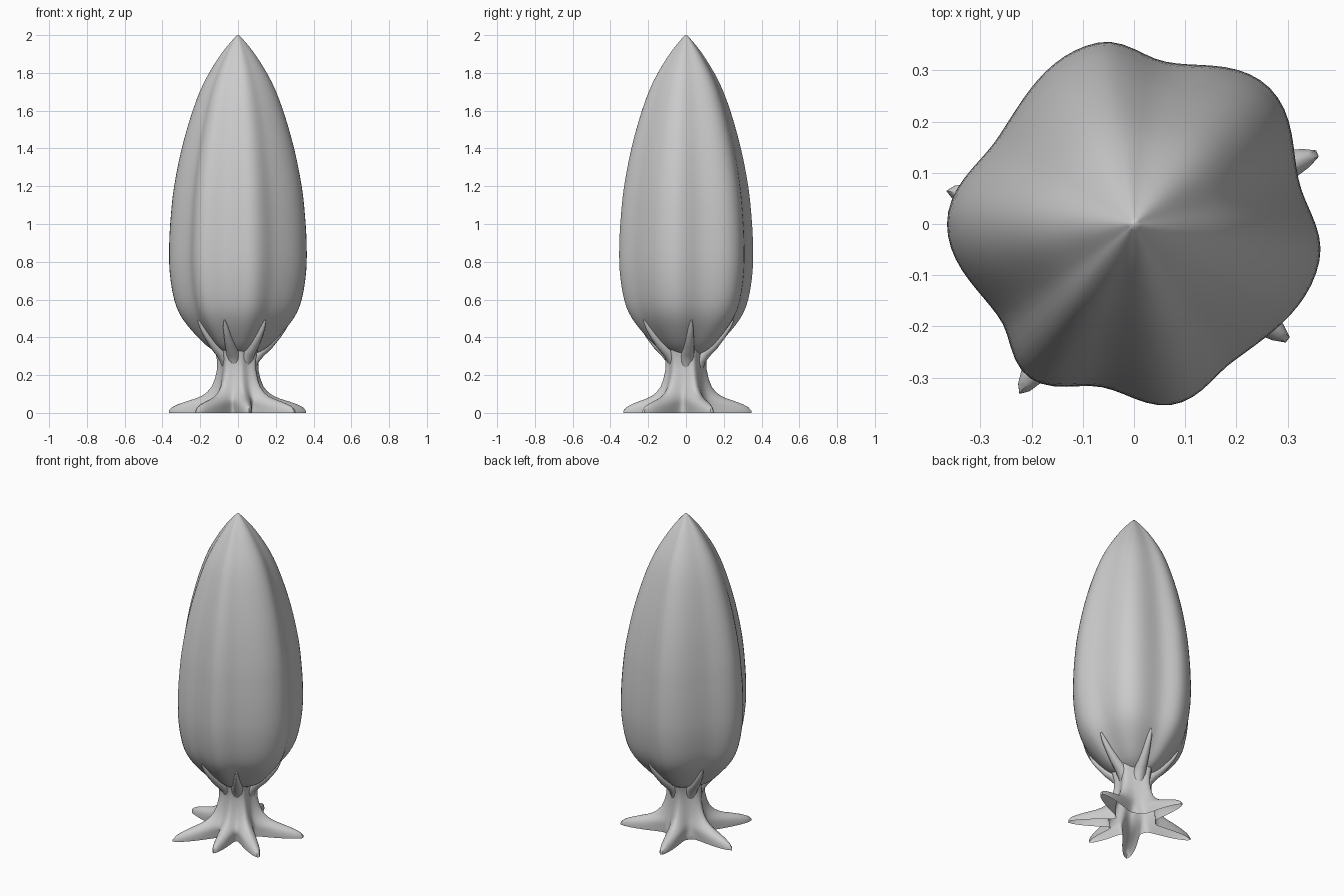
import bpy, bmesh
from math import sin, cos, pi, radians, exp
from mathutils import Vector

if "Cube" in bpy.data.objects:
    bpy.data.objects.remove(bpy.data.objects["Cube"])

# (angle, radius) of the lobe ridges and grooves around the foliage
LOBES = [(-180, .362), (-145, .318), (-124, .36), (-101, .322), (-77, .358), (-54, .328),
         (-11, .366), (14, .33), (45, .372), (79, .32), (101, .358), (147, .312), (180, .362)]
# (height, half width) of the foliage
PROFILE = [(.31, .085), (.34, .145), (.4, .212), (.5, .295), (.6, .338), (.75, .362),
           (.9, .364), (1.05, .355), (1.2, .338), (1.4, .298), (1.6, .24), (1.75, .18),
           (1.88, .103), (1.96, .042), (2.0, .004)]
ROOTS = [(21, .388), (-37, .38), (-80, .335), (-124, .4), (170, .372), (101, .355)]
BRANCHES = [-57, -106, -145, 6, 72, 147]


def lobe(deg, z=1):
    deg = (deg + 180) % 360 - 180
    for (a, ra), (b, rb) in zip(LOBES, LOBES[1:]):
        if a <= deg <= b:
            t = (1 - cos(pi * (deg - a) / (b - a))) / 2
            depth = 1 if z < 1.2 else 1 - .35 * (z - 1.2) / .8   # grooves fade upward
            return 1 + ((ra + (rb - ra) * t) / .362 - 1) * depth
    return 1


def finish(bm, name):
    bmesh.ops.recalc_face_normals(bm, faces=bm.faces)
    me = bpy.data.meshes.new(name)
    bm.to_mesh(me)
    bm.free()
    ob = bpy.data.objects.new(name, me)
    bpy.context.collection.objects.link(ob)
    bpy.ops.object.select_all(action='DESELECT')
    ob.select_set(True)
    bpy.context.view_layer.objects.active = ob
    bpy.ops.object.shade_smooth_by_angle(angle=radians(50))
    return ob


def loft(bm, rings, cap=False):
    loops = [[bm.verts.new(p) for p in r] for r in rings]
    n = len(loops[0])
    for a, b in zip(loops, loops[1:]):
        for i in range(n):
            bm.faces.new((a[i], a[(i + 1) % n], b[(i + 1) % n], b[i]))
    if cap:
        bm.faces.new(loops[-1])


def radial_ring(n, z, radius):
    return [(radius(360 * i / n) * cos(2 * pi * i / n),
             radius(360 * i / n) * sin(2 * pi * i / n), z) for i in range(n)]


def smooth_profile(points, steps=3):
    out = []
    for i in range(len(points) - 1):
        p = [Vector(points[max(0, min(len(points) - 1, i + k))]) for k in (-1, 0, 1, 2)]
        for s in range(steps):
            t = s / steps
            out.append(.5 * (2 * p[1] + (p[2] - p[0]) * t
                             + (2 * p[0] - 5 * p[1] + 4 * p[2] - p[3]) * t * t
                             + (3 * p[1] - p[0] - 3 * p[2] + p[3]) * t ** 3))
    return out + [Vector(points[-1])]


# Lobed foliage
bm = bmesh.new()
loft(bm, [radial_ring(96, z, lambda d, z=z, w=w: w * lobe(d, z))
          for z, w in smooth_profile(PROFILE)], cap=True)
finish(bm, "foliage")

# Hollow trunk flaring into six roots: height, core radius, root strength
SECTIONS = [(0, .12, 1), (.012, .122, .99), (.03, .12, .93), (.045, .117, .82), (.06, .114, .66),
            (.075, .11, .48), (.09, .107, .35), (.11, .103, .25), (.14, .098, .17), (.18, .094, .12),
            (.23, .09, .09), (.28, .09, .09), (.315, .095, .1), (.335, .1, .1)]


def trunk_radius(deg, core, k):
    r = core
    width = 11 + 9 * (1 - k)
    for a, length in ROOTS:
        d = abs((deg - a + 180) % 360 - 180)
        r += (length - .12) * k * exp(-(d / width) ** 1.7)
    return r


bm = bmesh.new()
loft(bm, [radial_ring(180, z, lambda d, c=c, k=k: trunk_radius(d, c, k)) for z, c, k in SECTIONS])
finish(bm, "trunk_and_roots")

# Tapered branches lying in the foliage grooves: height, outline half width, thickness
bm = bmesh.new()
for deg in BRANCHES:
    a = radians(deg)
    out, side = Vector((cos(a), sin(a), 0)), Vector((-sin(a), cos(a), 0))
    rings = []
    for z, w, t in [(.2, .055, .034), (.27, .078, .038), (.32, .117, .034), (.36, .172, .027),
                    (.41, .226, .019), (.45, .262, .014), (.49, .292, .005)]:
        c = out * (w * lobe(deg)) + Vector((0, 0, z))
        nrm = (out * .7 - Vector((0, 0, .5))).normalized() if z > .3 else out
        rings.append([c + side * t * cos(2 * pi * i / 12) + nrm * t * sin(2 * pi * i / 12)
                      for i in range(12)])
    loft(bm, rings, cap=True)
finish(bm, "branches")
